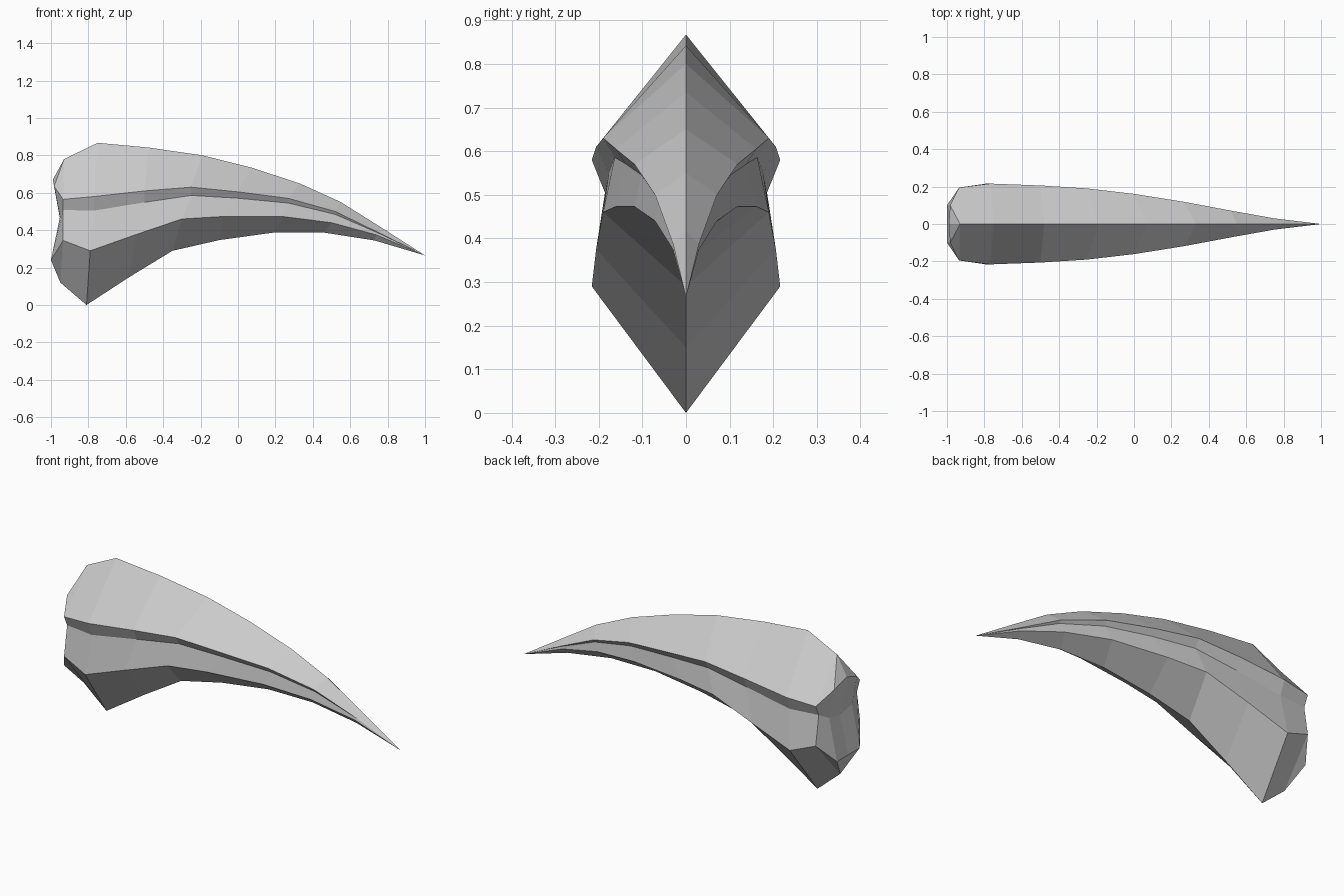
import bpy, bmesh

if "Cube" in bpy.data.objects:
    bpy.data.objects.remove(bpy.data.objects["Cube"])

# Lengthwise lines of the claw in side view (x, z), butt to tip
TIP = (1.0, 0.265)
top = [(-.93, .78), (-.75, .867), (-.48, .842), (-.19, .80), (.07, .735), (.33, .65), (.55, .55), (.76, .418), TIP]
upper = [(-.935, .565), (-.77, .58), (-.5, .61), (-.25, .63), (0, .605), (.27, .57), (.52, .50), (.75, .388), TIP]
lower = [(-.935, .345), (-.79, .29), (-.55, .375), (-.3, .46), (-.08, .473), (.24, .473), (.5, .44), (.74, .375), TIP]
bottom = [(-.95, .12), (-.81, 0), (-.58, .15), (-.35, .29), (-.1, .347), (.19, .387), (.46, .387), (.73, .345), TIP]
half_width = [.195, .216, .206, .19, .161, .118, .071, .03, 0]


def line(points, widths):
    return [(x, w, z) for (x, z), w in zip(points, widths)]


# Side groove sits just under the upper edge, pulled inwards
groove = [(u[0], u[1] * .74 + l[1] * .26) for u, l in zip(upper, lower)]
flat = [0] * 9
rows = [line(top, flat), line(upper, half_width),
        line(groove, [w * .86 for w in half_width]),
        line(lower, half_width), line(bottom, flat)]

# Hollowed butt end: a middle column and a centre column
mid = [(-.983, .1, .635), (-.952, .1, .47), (-1, .1, .24)]
centre = [(-.99, 0, .67), (-.95, 0, .45), (-1, 0, .24)]

polys = []
for a, b in zip(rows, rows[1:]):
    for i in range(7):
        polys.append([a[i], a[i + 1], b[i + 1], b[i]])
    polys.append([a[7], a[8], b[7]])
t, u, g, l, b = [r[0] for r in rows]
polys += [[t, u, mid[0]], [t, mid[0], centre[0]],
          [u, g, mid[1], mid[0]], [g, l, mid[2], mid[1]],
          [l, b, mid[2]], [b, centre[2], mid[2]],
          [centre[0], mid[0], mid[1], centre[1]],
          [centre[1], mid[1], mid[2], centre[2]]]

# Both halves, welded along the centre plane
bm = bmesh.new()
for side in (1, -1):
    for poly in polys:
        bm.faces.new([bm.verts.new((x, y * side, z)) for x, y, z in poly])
bmesh.ops.remove_doubles(bm, verts=bm.verts[:], dist=1e-4)
bmesh.ops.recalc_face_normals(bm, faces=bm.faces[:])
mesh = bpy.data.meshes.new("claw")
bm.to_mesh(mesh)
bm.free()
claw = bpy.data.objects.new("claw", mesh)
bpy.context.collection.objects.link(claw)
